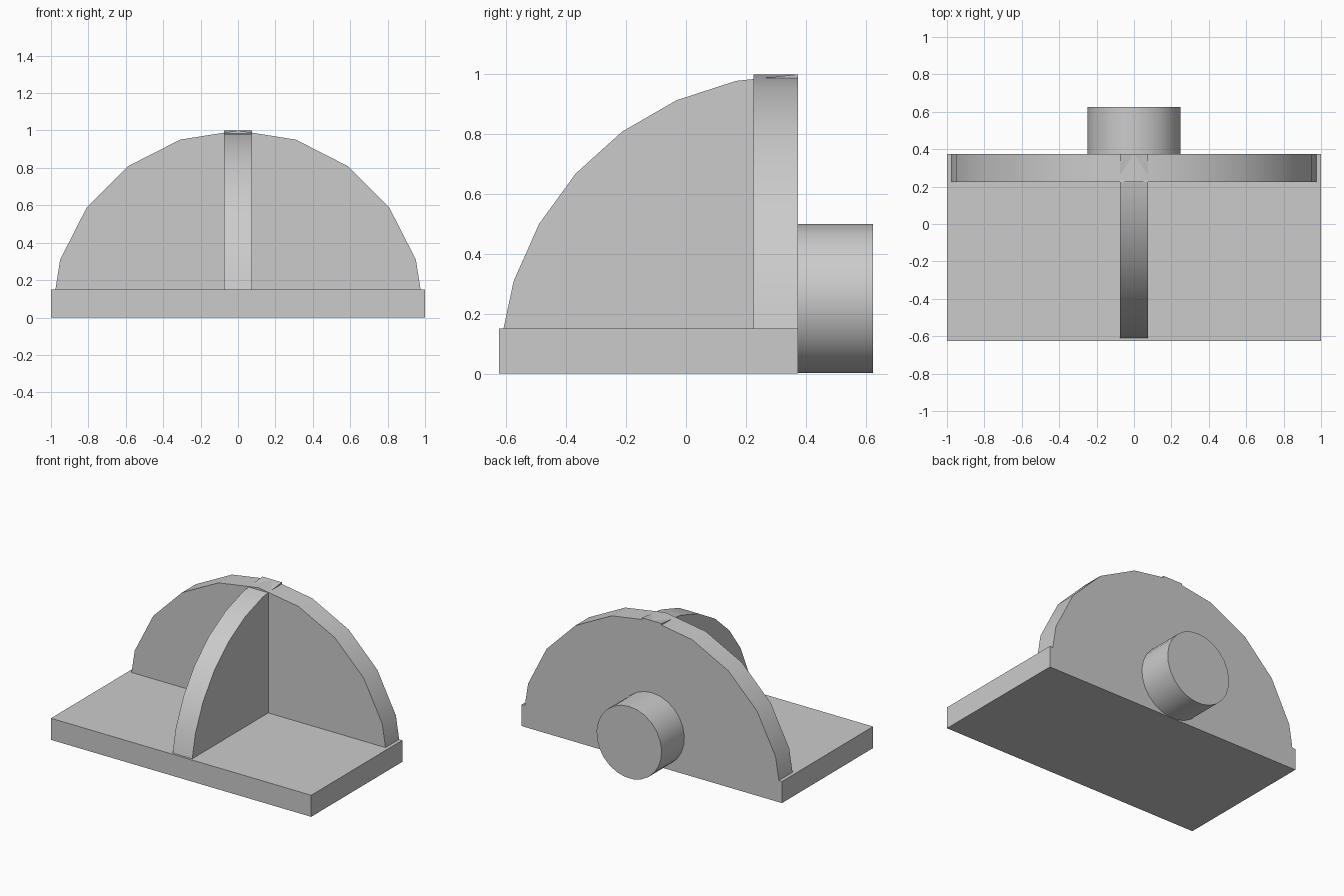
import bpy
import math

cube = bpy.data.objects.get("Cube")
if cube:
    bpy.data.objects.remove(cube, do_unlink=True)

grey = bpy.data.materials.new("light_grey")
grey.use_nodes = True
COLOR = (0.6, 0.6, 0.6, 1)
grey.diffuse_color = COLOR
grey.node_tree.nodes["Principled BSDF"].inputs["Base Color"].default_value = COLOR

FLOOR, BACK, THICK = 0.15, 0.375, 0.15


def prism(name, outline, place, start, end):
    """Extrude a 2D outline from start to end; place maps (u, v, depth) to xyz."""
    n = len(outline)
    verts = [place(u, v, d) for d in (start, end) for u, v in outline]
    faces = [tuple(range(n)), tuple(range(2 * n - 1, n - 1, -1))]
    faces += [(i, i + n, (i + 1) % n + n, (i + 1) % n) for i in range(n)]
    mesh = bpy.data.meshes.new(name)
    mesh.from_pydata(verts, [], faces)
    mesh.materials.append(grey)
    obj = bpy.data.objects.new(name, mesh)
    bpy.context.collection.objects.link(obj)
    # Consistent outward normals, smooth round sides with sharp rims
    bpy.ops.object.select_all(action='DESELECT')
    obj.select_set(True)
    bpy.context.view_layer.objects.active = obj
    bpy.ops.object.mode_set(mode='EDIT')
    bpy.ops.mesh.select_all(action='SELECT')
    bpy.ops.mesh.normals_make_consistent(inside=False)
    bpy.ops.object.mode_set(mode='OBJECT')
    bpy.ops.object.shade_smooth_by_angle(angle=math.radians(30))
    return obj


def arc(radius, first, last, step):
    """Points on a circle at whole steps between two angles in degrees."""
    count = round((last - first) / step)
    angles = [math.radians(first + i * step) for i in range(count + 1)]
    return [(radius * math.cos(a), radius * math.sin(a)) for a in angles]


def cut_at_floor(points):
    """Replace the first point by the place where its edge meets the base top."""
    (u0, v0), (u1, v1) = points[:2]
    t = (FLOOR - v0) / (v1 - v0)
    return [(u0 + t * (u1 - u0), FLOOR)] + points[1:]


def facing_back(u, v, d):
    return (u, d, v)


def facing_side(u, v, d):
    return (d, BACK - u, v)


# Base slab
prism("base", [(-1, 0), (1, 0), (1, FLOOR), (-1, FLOOR)],
      facing_back, BACK - 1, BACK)

# Upright half disc along the back edge
half = cut_at_floor(arc(1, 0, 90, 18))
prism("back_plate", half + [(-u, v) for u, v in reversed(half[:-1])],
      facing_back, BACK - THICK, BACK)

# Quarter disc rib running forward from the plate
prism("centre_rib", cut_at_floor(arc(1, 6, 90, 12)) + [(0, FLOOR)],
      facing_side, -THICK / 2, THICK / 2)

# Round boss on the back
sides = 25
ring = arc(0.25, 90, 450 - 360 / sides, 360 / sides)
prism("rear_boss", [(u, v + 0.25) for u, v in ring],
      facing_back, BACK, BACK + 0.25)
